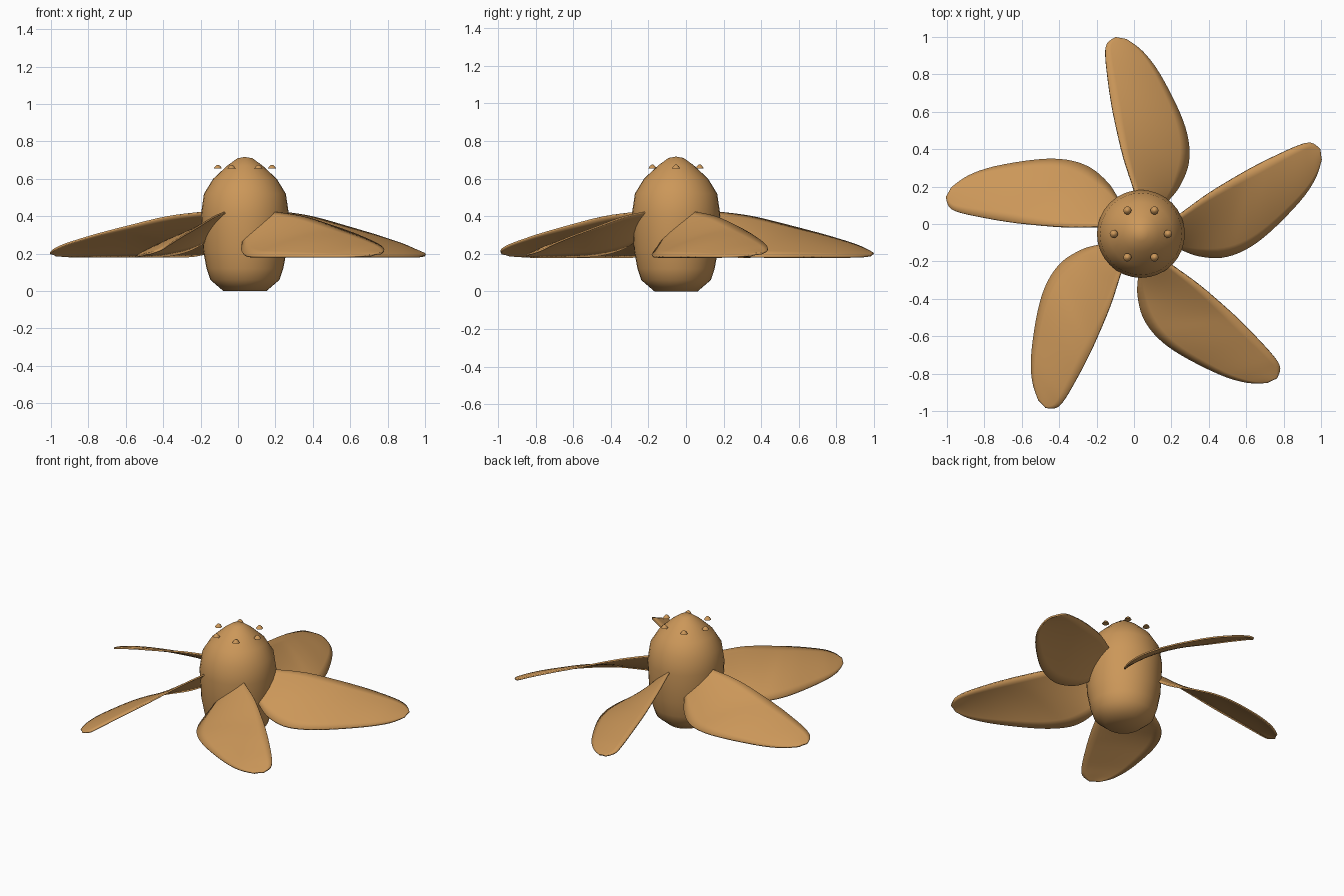
import bpy, bmesh, math
from mathutils import Matrix, Vector

cube = bpy.data.objects.get("Cube")
if cube:
    bpy.data.objects.remove(cube, do_unlink=True)

CENTRE = Vector((0.037, -0.053, 0))

bronze = bpy.data.materials.new("bronze")
bronze.use_nodes = True
bronze.diffuse_color = (0.6, 0.31, 0.1, 1)
bronze.node_tree.nodes["Principled BSDF"].inputs["Base Color"].default_value = (0.6, 0.31, 0.1, 1)


def finish(name, bm, angle):
    """Turn a bmesh into a smooth shaded bronze object."""
    bmesh.ops.recalc_face_normals(bm, faces=bm.faces)
    mesh = bpy.data.meshes.new(name)
    bm.to_mesh(mesh)
    bm.free()
    mesh.materials.append(bronze)
    obj = bpy.data.objects.new(name, mesh)
    bpy.context.collection.objects.link(obj)
    bpy.ops.object.select_all(action='DESELECT')
    obj.select_set(True)
    bpy.context.view_layer.objects.active = obj
    bpy.ops.object.shade_smooth_by_angle(angle=math.radians(angle))
    return obj


def lathe(name, profile, segments, at, angle):
    """Spin a radius and height profile around the vertical axis."""
    bm = bmesh.new()
    verts = [bm.verts.new((r, 0, z)) for r, z in profile]
    edges = [bm.edges.new(pair) for pair in zip(verts, verts[1:])]
    bmesh.ops.spin(bm, geom=verts + edges, cent=(0, 0, 0), axis=(0, 0, 1),
                   angle=2 * math.pi, steps=segments, use_merge=True)
    bmesh.ops.remove_doubles(bm, verts=bm.verts, dist=0.0005)
    bmesh.ops.translate(bm, verts=bm.verts, vec=at)
    return finish(name, bm, angle)


def smooth_path(points, steps):
    """Sample a curve that passes through all the points."""
    pts = [Vector(p) for p in points]
    out = []
    for i in range(len(pts) - 1):
        a, b, c, d = pts[max(i - 1, 0)], pts[i], pts[i + 1], pts[min(i + 2, len(pts) - 1)]
        for s in range(steps):
            t = s / steps
            out.append(0.5 * (2 * b + (c - a) * t + (2 * a - 5 * b + 4 * c - d) * t ** 2
                              + (3 * b - a - 3 * c + d) * t ** 3))
    return out + [pts[-1]]


# Hub
lathe("hub", [(0, 0), (0.115, 0), (0.185, 0.06), (0.205, 0.12), (0.224, 0.22),
              (0.235, 0.41), (0.219, 0.52), (0.17, 0.6), (0.095, 0.67),
              (0.04, 0.71), (0, 0.717)], 32, CENTRE, 60)

# Ring of bolts on the nose
for i in range(6):
    a = i * math.pi / 3
    at = CENTRE + Vector((0.145 * math.cos(a), 0.145 * math.sin(a), 0.655))
    lathe(f"bolt_{i + 1}", [(0, 0), (0.022, 0), (0.015, 0.011), (0.006, 0.019), (0, 0.02)],
          10, at, 50)

# Blade edges: distance outward, sideways offset, height
leading = smooth_path([(0.08, -0.01, 0.43), (0.23, 0.035, 0.42), (0.412, 0.094, 0.395),
                       (0.615, 0.142, 0.345), (0.71, 0.16, 0.32), (0.802, 0.174, 0.295),
                       (0.947, 0.19, 0.25), (1.016, 0.182, 0.22), (1.051, 0.135, 0.2)], 4)
trailing = smooth_path([(0.1, -0.07, 0.33), (0.187, -0.152, 0.25), (0.257, -0.206, 0.21),
                        (0.37, -0.252, 0.187), (0.5, -0.252, 0.183), (0.65, -0.205, 0.183),
                        (0.856, -0.099, 0.183), (0.975, -0.008, 0.184), (1.04, 0.08, 0.19)], 4)
ACROSS = 8

# Five cambered, twisted blades
for k in range(5):
    bm = bmesh.new()
    rows = []
    for a, b in zip(leading, trailing):
        row = []
        for j in range(ACROSS + 1):
            t = j / ACROSS
            p = a.lerp(b, t)
            camber = 0.05 * (a - b).length * 4 * t * (1 - t)
            row.append(bm.verts.new((-p.y, p.x, p.z + camber)))
        rows.append(row)
    for r, s in zip(rows, rows[1:]):
        for j in range(ACROSS):
            bm.faces.new((r[j], r[j + 1], s[j + 1], s[j]))
    turn = Matrix.Translation(CENTRE) @ Matrix.Rotation(k * math.tau / 5, 4, 'Z')
    bmesh.ops.transform(bm, matrix=turn, verts=bm.verts)
    blade = finish(f"blade_{k + 1}", bm, 50)
    plate = blade.modifiers.new("thickness", 'SOLIDIFY')
    plate.thickness = 0.01
    plate.offset = 0
